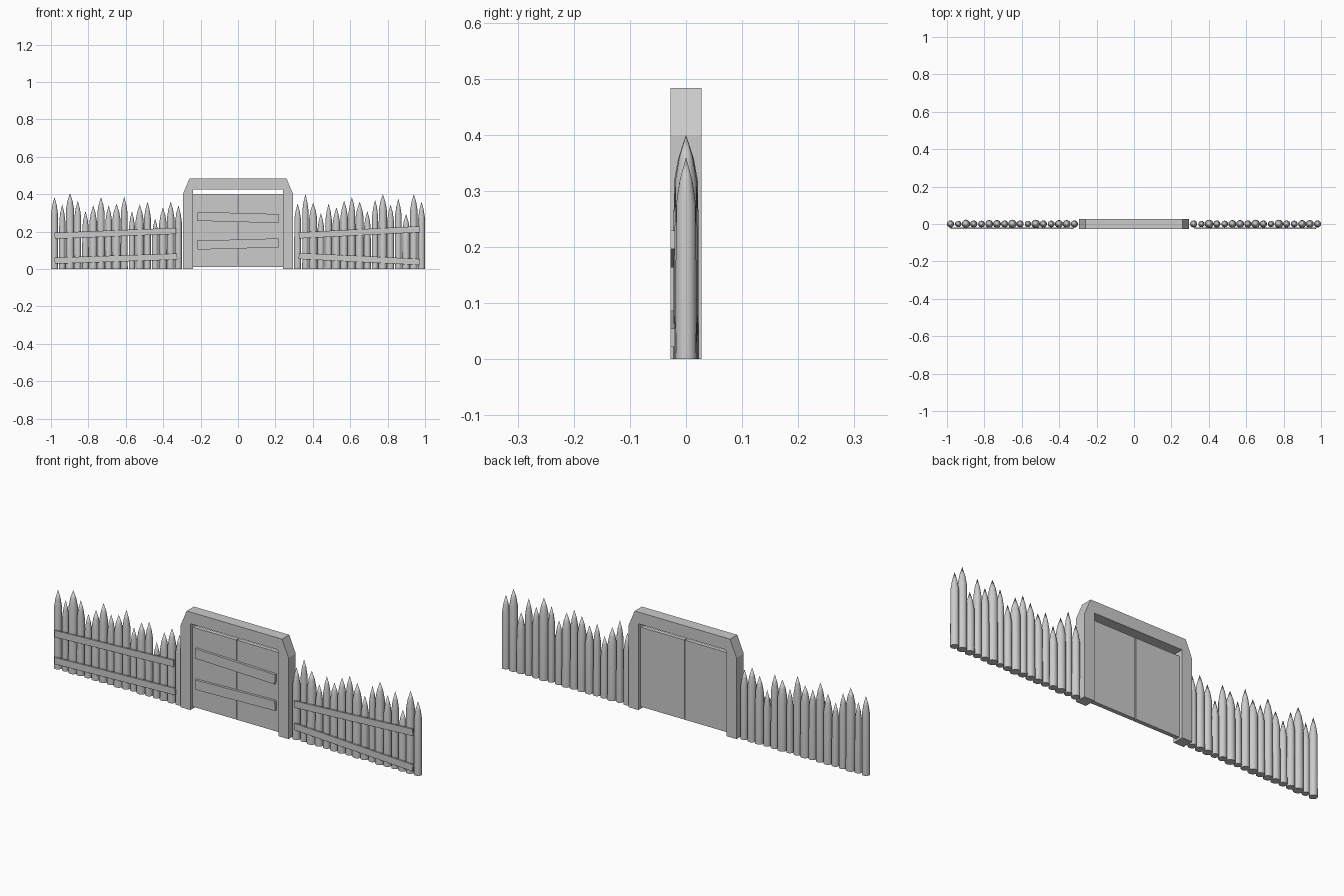
import bpy, bmesh, math

if "Cube" in bpy.data.objects:
    bpy.data.objects.remove(bpy.data.objects["Cube"])


def make_object(name, bm):
    bmesh.ops.recalc_face_normals(bm, faces=bm.faces[:])
    mesh = bpy.data.meshes.new(name)
    bm.to_mesh(mesh)
    bm.free()
    obj = bpy.data.objects.new(name, mesh)
    bpy.context.collection.objects.link(obj)
    return obj


def extruded(name, points, y0, y1):
    """Solid from an x-z outline, extruded from y0 to y1."""
    bm = bmesh.new()
    face = bm.faces.new([bm.verts.new((x, y0, z)) for x, z in points])
    out = bmesh.ops.extrude_face_region(bm, geom=[face])
    verts = [v for v in out["geom"] if isinstance(v, bmesh.types.BMVert)]
    bmesh.ops.translate(bm, verts=verts, vec=(0, y1 - y0, 0))
    return make_object(name, bm)


def plank(name, x0, z0, x1, z1, height, y0, y1):
    """Slanted board between two end points on its centre line."""
    dx, dz = x1 - x0, z1 - z0
    length = math.hypot(dx, dz)
    nx, nz = -dz / length * height / 2, dx / length * height / 2
    return extruded(name, [(x0 - nx, z0 - nz), (x1 - nx, z1 - nz),
                           (x1 + nx, z1 + nz), (x0 + nx, z0 + nz)], y0, y1)


def stake(name, x, radius, height, sides=16):
    """Round post with a two-stage sharpened point."""
    bm = bmesh.new()
    profile = [(radius, 0), (radius * 0.94, height - 0.085),
               (radius * 0.6, height - 0.042)]
    rings = []
    for r, z in profile:
        rings.append([bm.verts.new((x + r * math.cos(2 * math.pi * i / sides),
                                    r * math.sin(2 * math.pi * i / sides), z))
                      for i in range(sides)])
    tip = bm.verts.new((x, 0, height))
    bm.faces.new(rings[0])
    for i in range(sides):
        j = (i + 1) % sides
        for a, b in zip(rings, rings[1:]):
            bm.faces.new((a[i], a[j], b[j], b[i]))
        bm.faces.new((rings[-1][i], rings[-1][j], tip))
    obj = make_object(name, bm)
    for p in obj.data.polygons:
        p.use_smooth = len(p.vertices) < 5
    return obj


# Gate frame with chamfered top corners
half = [(0.295, 0.40), (0.295, 0), (0.24, 0), (0.24, 0.425)]
outline = [(0.26, 0.483)] + half + [(-x, z) for x, z in reversed(half)] + [(-0.26, 0.483)]
extruded("gate_frame", outline, -0.028, 0.028)

# Two door leaves
for side, s in (("left", -1), ("right", 1)):
    extruded(f"{side}_door", [(s * 0.002, 0.01), (s * 0.24, 0.01),
                              (s * 0.24, 0.402), (s * 0.002, 0.402)], -0.010, 0.010)

# Door boards
plank("upper_door_board", -0.218, 0.282, 0.216, 0.270, 0.048, -0.022, -0.008)
plank("lower_door_board", -0.218, 0.128, 0.216, 0.140, 0.048, -0.022, -0.008)

# Palisade stakes, heights listed from left to right
left_heights = [.385, .345, .405, .365, .31, .34, .385, .34, .35,
                .385, .31, .345, .36, .27, .33, .36, .34]
right_heights = [.35, .40, .355, .30, .35, .33, .365, .385, .36,
                 .31, .37, .40, .345, .375, .295, .40, .36]
radii = [.019, .017, .023, .019, .018, .021, .021, .019, .023]
for side, start, heights in (("left", -0.981, left_heights), ("right", 0.319, right_heights)):
    for i, h in enumerate(heights):
        r = radii[i % len(radii)] if side == "left" else radii[(i + 0) % len(radii)]
        stake(f"{side}_stake_{i + 1}", start + i * 0.0414, r, h)

# Fence rails across the front
rails = [("left_upper_rail", -0.98, 0.178, -0.332, 0.204),
         ("left_lower_rail", -0.98, 0.045, -0.325, 0.067),
         ("right_upper_rail", 0.325, 0.180, 0.972, 0.213),
         ("right_lower_rail", 0.325, 0.070, 0.972, 0.038)]
for name, x0, z0, x1, z1 in rails:
    plank(name, x0, z0, x1, z1, 0.033, -0.028, -0.020)
